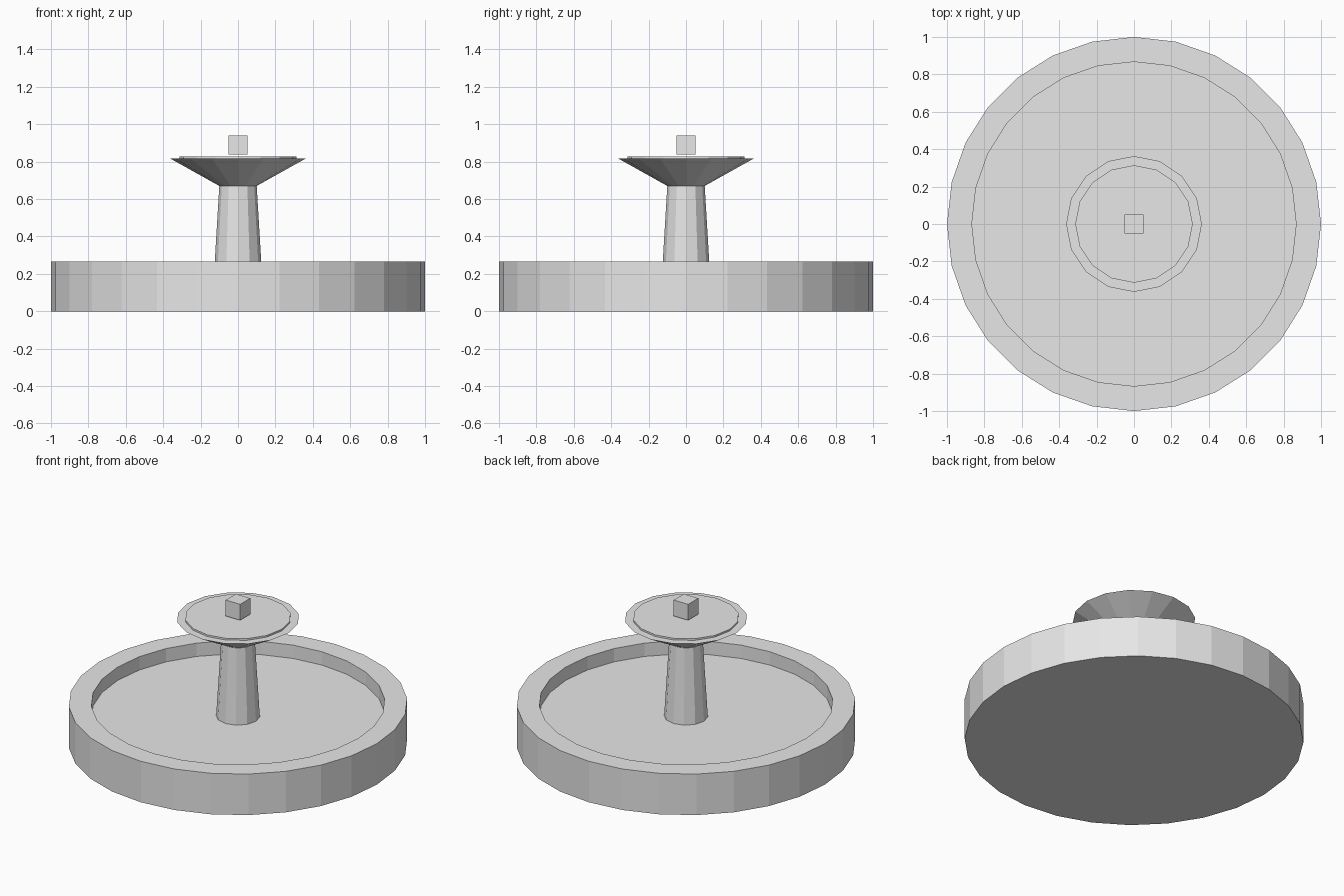
import bpy
import bmesh
from math import cos, sin, tau

default_cube = bpy.data.objects.get("Cube")
if default_cube:
    bpy.data.objects.remove(default_cube, do_unlink=True)

# One plain stone colour
stone = bpy.data.materials.new("light_grey_stone")
stone.use_nodes = True
colour = (0.8, 0.8, 0.8, 1)
stone.diffuse_color = colour
stone.node_tree.nodes["Principled BSDF"].inputs["Base Color"].default_value = colour


def finish(name, bm):
    bmesh.ops.recalc_face_normals(bm, faces=bm.faces)
    mesh = bpy.data.meshes.new(name)
    bm.to_mesh(mesh)
    bm.free()
    mesh.materials.append(stone)
    obj = bpy.data.objects.new(name, mesh)
    bpy.context.collection.objects.link(obj)
    return obj


def lathe(name, profile, sides):
    """Turn a (radius, height) profile around z and cap both ends."""
    bm = bmesh.new()
    rings = [[bm.verts.new((r * cos(tau * i / sides), r * sin(tau * i / sides), z))
              for i in range(sides)] for r, z in profile]
    for low, high in zip(rings, rings[1:]):
        for i in range(sides):
            j = (i + 1) % sides
            bm.faces.new((low[i], low[j], high[j], high[i]))
    bm.faces.new(rings[0][::-1])
    bm.faces.new(rings[-1])
    return finish(name, bm)


# Wide basin with a raised rim and a sunken floor
lathe("basin", [(1, 0), (1, 0.267), (0.867, 0.267), (0.867, 0.18)], 28)

# Tapered column
lathe("column", [(0.13, 0.17), (0.1, 0.67)], 12)

# Flared upper bowl and the thin disc lying on it
lathe("upper_bowl", [(0.1, 0.67), (0.363, 0.817)], 16)
lathe("upper_water_disc", [(0.314, 0.815), (0.314, 0.828)], 16)

# Small block over the bowl
bm = bmesh.new()
bmesh.ops.create_cube(bm, size=0.104)
finish("top_block", bm).location.z = 0.889
